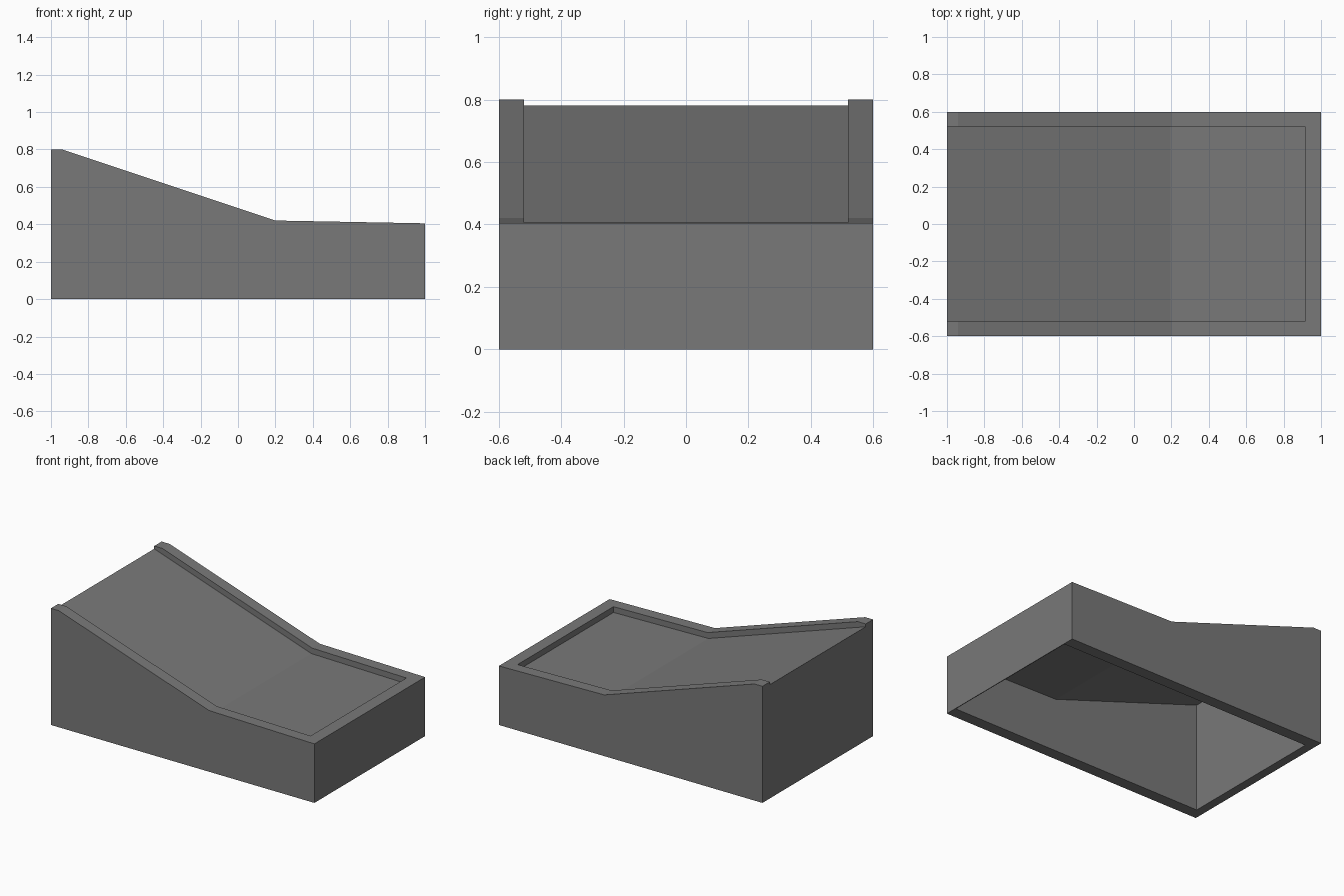
import bpy
import bmesh

if "Cube" in bpy.data.objects:
    bpy.data.objects.remove(bpy.data.objects["Cube"])

grey = bpy.data.materials.new("mid grey")
grey.diffuse_color = (0.19, 0.19, 0.19, 1)
grey.use_nodes = True
grey.node_tree.nodes["Principled BSDF"].inputs["Base Color"].default_value = grey.diffuse_color


def extrude_profile(name, profile, half_width):
    """Extrude an x-z outline along y, centred on y = 0."""
    bm = bmesh.new()
    face = bm.faces.new([bm.verts.new((x, -half_width, z)) for x, z in profile])
    ret = bmesh.ops.extrude_face_region(bm, geom=[face])
    verts = [g for g in ret["geom"] if isinstance(g, bmesh.types.BMVert)]
    bmesh.ops.translate(bm, verts=verts, vec=(0, 2 * half_width, 0))
    bmesh.ops.recalc_face_normals(bm, faces=bm.faces)
    mesh = bpy.data.meshes.new(name)
    bm.to_mesh(mesh)
    bm.free()
    mesh.materials.append(grey)
    obj = bpy.data.objects.new(name, mesh)
    bpy.context.collection.objects.link(obj)
    return obj


# sloped outer body
case = extrude_profile("sloped_case", [
    (-1, 0), (-1, 0.8), (-0.94, 0.8), (0.2, 0.42), (1, 0.405), (1, 0)], 0.6)

# shallow recess in the top, open at the tall end
recess = extrude_profile("recess_cutter", [
    (-1.1, 0.814), (0.194, 0.381), (0.914, 0.367), (0.915, 0.44),
    (0.9, 1.0), (-1.1, 1.0)], 0.52)

# hollow inside, open underneath, with a very thin low end wall
hollow = extrude_profile("hollow_cutter", [
    (-0.94, -0.1), (-0.94, 0.744), (0.192, 0.366), (0.995, 0.351),
    (0.995, -0.1)], 0.52)

for cutter in (recess, hollow):
    mod = case.modifiers.new(cutter.name, 'BOOLEAN')
    mod.operation = 'DIFFERENCE'
    mod.solver = 'EXACT'
    mod.object = cutter

# bake the cuts, then drop the cutters
bpy.context.view_layer.update()
depsgraph = bpy.context.evaluated_depsgraph_get()
baked = bpy.data.meshes.new_from_object(case.evaluated_get(depsgraph))
case.modifiers.clear()
case.data = baked
for cutter in (recess, hollow):
    bpy.data.objects.remove(cutter)
